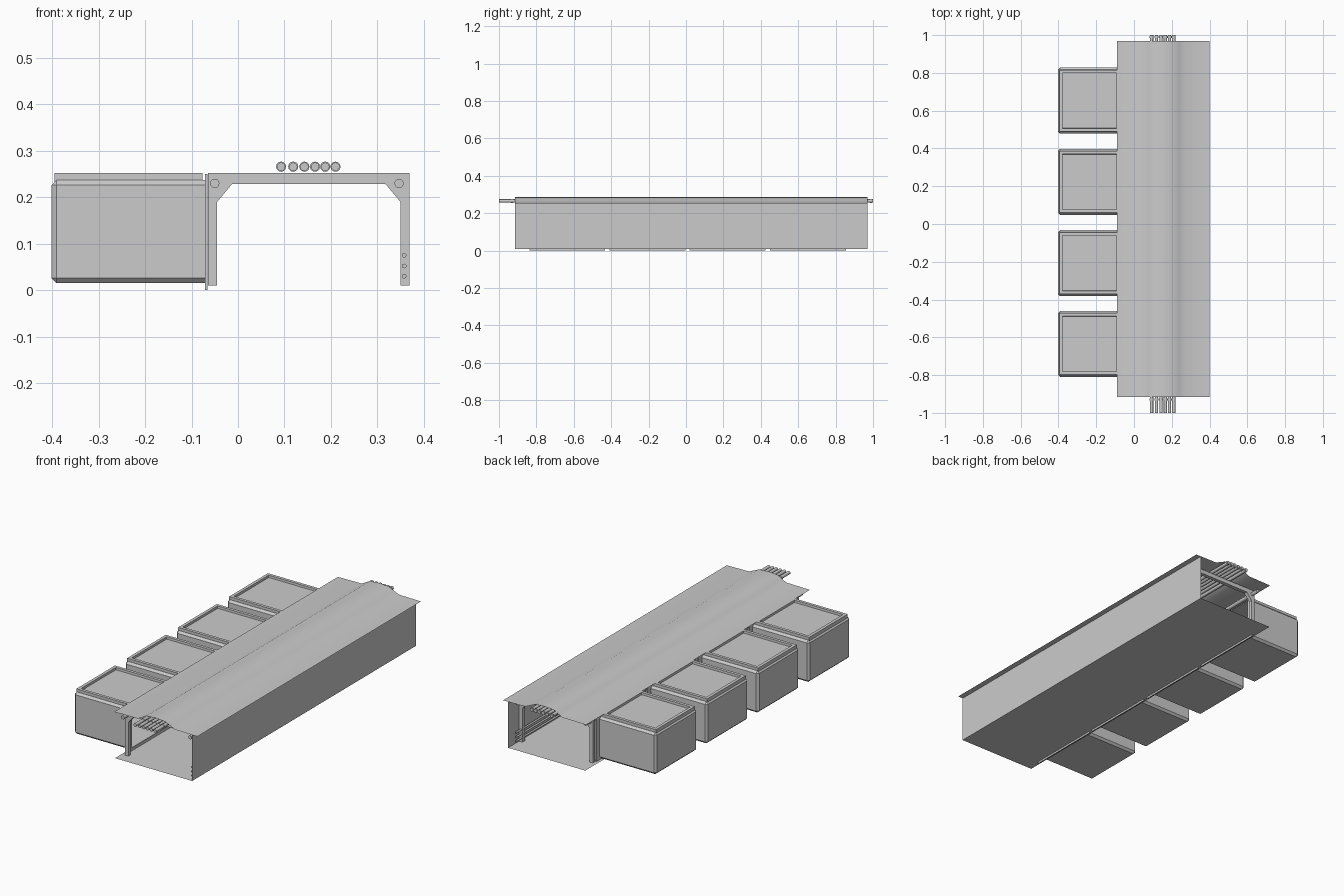
import bpy, bmesh, math
from mathutils import Matrix, Vector

if "Cube" in bpy.data.objects:
    bpy.data.objects.remove(bpy.data.objects["Cube"])

POD_Y = [-0.635, -0.207, 0.223, 0.653]      # pod centres along the corridor
RIB_Y = [-0.85, -0.42, 0.008, 0.438, 0.868]
Y0, Y1 = -0.915, 0.97                       # ends of the sheet cladding


def finish(name, bm, smooth=None):
    bmesh.ops.recalc_face_normals(bm, faces=bm.faces)
    me = bpy.data.meshes.new(name)
    bm.to_mesh(me)
    bm.free()
    ob = bpy.data.objects.new(name, me)
    bpy.context.collection.objects.link(ob)
    if smooth:
        bpy.ops.object.select_all(action='DESELECT')
        ob.select_set(True)
        bpy.context.view_layer.objects.active = ob
        bpy.ops.object.shade_smooth_by_angle(angle=math.radians(smooth))
    return ob


def box(bm, lo, hi):
    lo, hi = Vector(lo), Vector(hi)
    m = Matrix.Translation((lo + hi) / 2) @ Matrix.Diagonal((*(hi - lo), 1))
    return bmesh.ops.create_cube(bm, size=1, matrix=m)['verts']


def sheet(name, profile, smooth=None):
    """Thin open sheet: xz profile swept along y."""
    bm = bmesh.new()
    rows = [[bm.verts.new((x, y, z)) for x, z in profile] for y in (Y0, Y1)]
    for i in range(len(profile) - 1):
        bm.faces.new((rows[0][i], rows[0][i + 1], rows[1][i + 1], rows[1][i]))
    return finish(name, bm, smooth)


def prism(bm, profile, y0, y1):
    face = bm.faces.new([bm.verts.new((x, y0, z)) for x, z in profile])
    ext = bmesh.ops.extrude_face_region(bm, geom=[face])['geom']
    bmesh.ops.translate(bm, vec=(0, y1 - y0, 0),
                        verts=[v for v in ext if isinstance(v, bmesh.types.BMVert)])


def tube(bm, x, z, r, y0, y1, n=12):
    m = Matrix.Translation((x, (y0 + y1) / 2, z)) @ Matrix.Rotation(math.pi / 2, 4, 'X')
    bmesh.ops.create_cone(bm, cap_ends=True, segments=n, radius1=r, radius2=r,
                          depth=y1 - y0, matrix=m)


# cladding: roof raised over the pipe run, outer wall, floor
sheet("roof_sheet", [(-0.09, 0.255), (0.05, 0.257), (0.075, 0.27), (0.1, 0.284),
                     (0.155, 0.288), (0.21, 0.284), (0.24, 0.27), (0.27, 0.257),
                     (0.40, 0.255)], 40)
sheet("outer_wall", [(0.37, 0.255), (0.37, 0.01)])
sheet("floor_sheet", [(0.37, 0.01), (-0.085, 0.01)])

# portal ribs with braced corners
half = [(-0.2175, 0.01), (-0.2175, 0.252), (0.2175, 0.252), (0.2175, 0.01),
        (0.1975, 0.01), (0.1975, 0.19), (0.165, 0.229),
        (-0.165, 0.229), (-0.1975, 0.19), (-0.1975, 0.01)]
for i, y in enumerate(RIB_Y):
    bm = bmesh.new()
    prism(bm, [(x + 0.1525, z) for x, z in half], y - 0.01, y + 0.01)
    finish(f"portal_rib_{i + 1}", bm)

# roof pipes with end collars
for i, x in enumerate([0.093, 0.119, 0.143, 0.166, 0.188, 0.21]):
    bm = bmesh.new()
    tube(bm, x, 0.266, 0.009, -1, 1)
    for y in (-0.93, 0.99):
        tube(bm, x, 0.266, 0.011, y - 0.005, y + 0.005)
    finish(f"roof_pipe_{i + 1}", bm, 40)

# corner pipes and wall conduits threaded through the ribs
for i, (x, z, r) in enumerate([(-0.05, 0.23, 0.01), (0.347, 0.23, 0.01), (0.358, 0.03, 0.005),
                               (0.358, 0.052, 0.005), (0.358, 0.075, 0.005)]):
    bm = bmesh.new()
    tube(bm, x, z, r, -0.90, 0.92)
    finish(f"corner_pipe_{i + 1}" if i < 2 else f"wall_conduit_{i - 1}", bm, 40)

for i, y in enumerate(POD_Y):
    # pod body: chamfered box, open towards the corridor
    bm = bmesh.new()
    box(bm, (-0.402, y - 0.175, 0.015), (-0.068, y + 0.175, 0.237))
    inner = [f for f in bm.faces if f.calc_center_median().x > -0.1]
    bmesh.ops.delete(bm, geom=inner, context='FACES')
    bmesh.ops.bevel(bm, geom=[e for e in bm.edges if not e.is_boundary],
                    offset=0.011, segments=1, affect='EDGES')
    finish(f"pod_body_{i + 1}", bm)

    # raised lid with a sunken centre panel
    bm = bmesh.new()
    box(bm, (-0.395, y - 0.163, 0.23), (-0.076, y + 0.163, 0.252))
    bm.faces.ensure_lookup_table()
    top = max(bm.faces, key=lambda f: f.calc_center_median().z)
    bmesh.ops.inset_region(bm, faces=[top], thickness=0.023)
    bmesh.ops.inset_region(bm, faces=[top], thickness=0.001, depth=-0.012)
    finish(f"pod_lid_{i + 1}", bm)

    # door collar where the pod meets the corridor
    bm = bmesh.new()
    x0, x1 = -0.071, -0.066
    for s in (-1, 1):
        a, b = sorted((y + s * 0.165, y + s * 0.203))
        box(bm, (x0, a, 0), (x1, b, 0.25))
    box(bm, (x0, y - 0.165, 0), (x1, y + 0.165, 0.025))
    box(bm, (x0, y - 0.165, 0.228), (x1, y + 0.165, 0.25))
    finish(f"door_collar_{i + 1}", bm)
